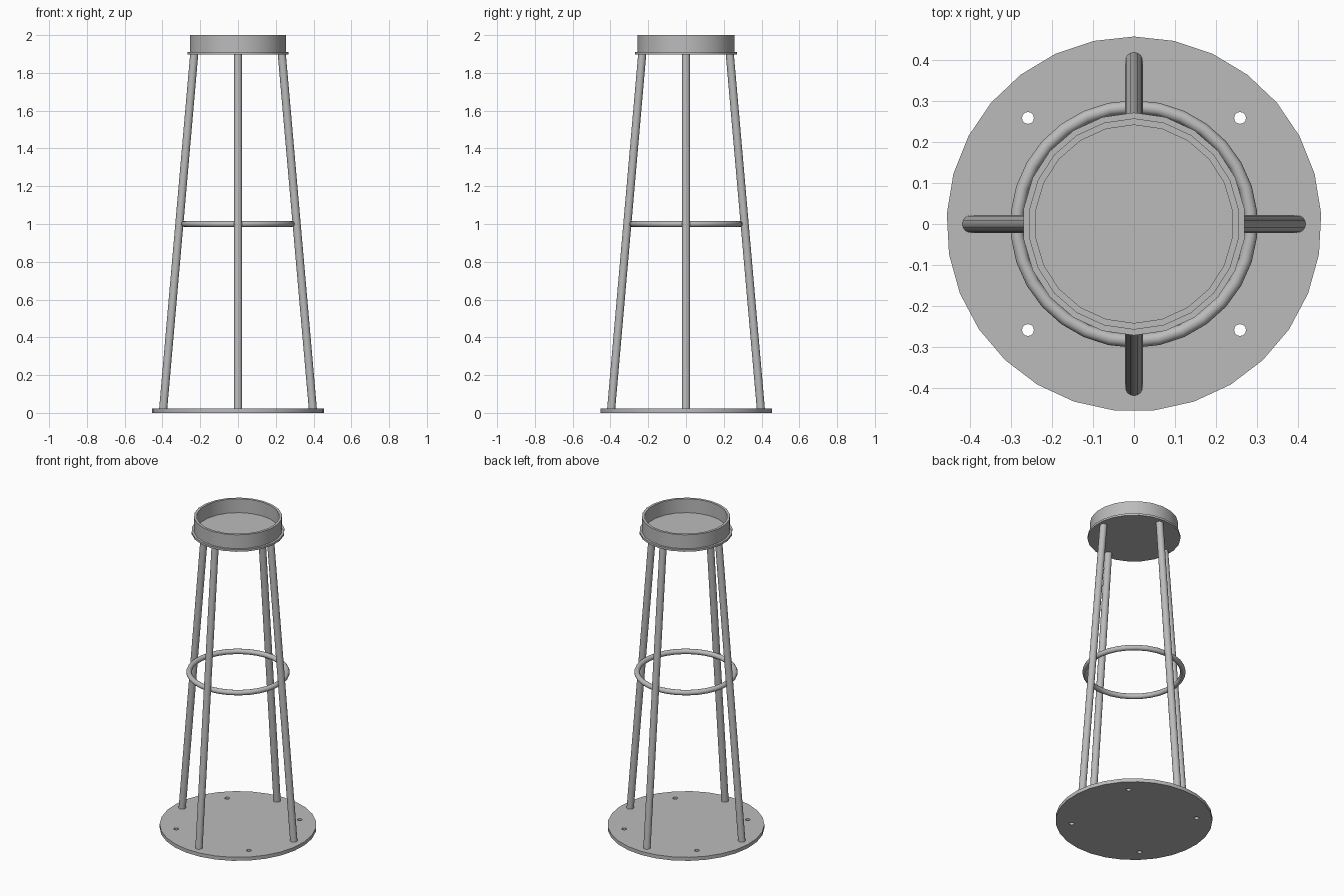
import bpy, bmesh, math
from mathutils import Vector, Matrix

cube = bpy.data.objects.get("Cube")
if cube:
    bpy.data.objects.remove(cube)

steel = bpy.data.materials.new("grey_steel")
steel.use_nodes = True
GREY = (0.5, 0.5, 0.5, 1)
steel.diffuse_color = GREY
steel.node_tree.nodes["Principled BSDF"].inputs["Base Color"].default_value = GREY

BASE_TOP, PLATE_BOTTOM, PLATE_TOP, RIM_TOP = 0.023, 1.898, 1.911, 2.0


def finish(bm, name):
    """Turn a bmesh into a smooth-shaded object with sharp rims."""
    bmesh.ops.recalc_face_normals(bm, faces=bm.faces)
    mesh = bpy.data.meshes.new(name)
    bm.to_mesh(mesh)
    bm.free()
    mesh.materials.append(steel)
    mesh.shade_smooth()
    mesh.set_sharp_from_angle(angle=math.radians(40))
    obj = bpy.data.objects.new(name, mesh)
    bpy.context.collection.objects.link(obj)
    return obj


def loop(bm, radius, sides, centre=(0, 0, 0)):
    """Closed ring of edges with its first corner towards +y."""
    verts = []
    for i in range(sides):
        a = math.tau * i / sides
        verts.append(bm.verts.new(Vector(centre) + radius * Vector((math.sin(a), math.cos(a), 0))))
    return [bm.edges.new((verts[i - 1], verts[i])) for i in range(sides)]


def lathe(name, profile, sides):
    """Spin a profile of (radius, z) points around the z axis."""
    bm = bmesh.new()
    verts = [bm.verts.new((0, r, z)) for r, z in profile]
    edges = [bm.edges.new(pair) for pair in zip(verts, verts[1:])]
    bmesh.ops.spin(bm, geom=verts + edges, cent=(0, 0, 0), axis=(0, 0, 1),
                   angle=math.tau, steps=sides, use_duplicate=False)
    bmesh.ops.remove_doubles(bm, verts=bm.verts, dist=0.0001)
    return finish(bm, name)


# Base plate with four bolt holes
bm = bmesh.new()
edges = loop(bm, 0.456, 29)
for sx in (-1, 1):
    for sy in (-1, 1):
        edges += loop(bm, 0.0145, 12, (sx * 0.258, sy * 0.258, 0))
bmesh.ops.triangle_fill(bm, edges=edges, use_beauty=True, normal=(0, 0, 1))
top = bmesh.ops.extrude_face_region(bm, geom=bm.faces[:], use_keep_orig=True)["geom"]
bmesh.ops.translate(bm, vec=(0, 0, BASE_TOP),
                    verts=[v for v in top if isinstance(v, bmesh.types.BMVert)])
finish(bm, "base_plate")

# Four slanted legs, cut level at both plates
bottom, upper = Vector((0.396, 0, BASE_TOP)), Vector((0.232, 0, PLATE_BOTTOM))
for i, name in enumerate(("left_leg", "back_leg", "right_leg", "front_leg")):
    bm = bmesh.new()
    bmesh.ops.create_cone(bm, cap_ends=True, segments=16, radius1=0.0215, radius2=0.0215, depth=1)
    for v in bm.verts:
        v.co += bottom.lerp(upper, v.co.z + 0.5) - Vector((0, 0, v.co.z))
    bm.transform(Matrix.Rotation(i * math.pi / 2, 4, 'Z'))
    finish(bm, name)

# Round footrest ring inside the legs
tube = [(0.285 + 0.016 * math.cos(math.tau * i / 12),
         1.0 + 0.016 * math.sin(math.tau * i / 12)) for i in range(13)]
lathe("footrest_ring", tube, 30)

# Top plate and the open rim standing on it
lathe("top_plate", [(0, PLATE_BOTTOM), (0.271, PLATE_BOTTOM),
                    (0.271, PLATE_TOP), (0, PLATE_TOP)], 22)
lathe("seat_rim", [(0.257, PLATE_TOP), (0.257, RIM_TOP), (0.241, RIM_TOP),
                   (0.241, PLATE_TOP), (0.257, PLATE_TOP)], 22)
